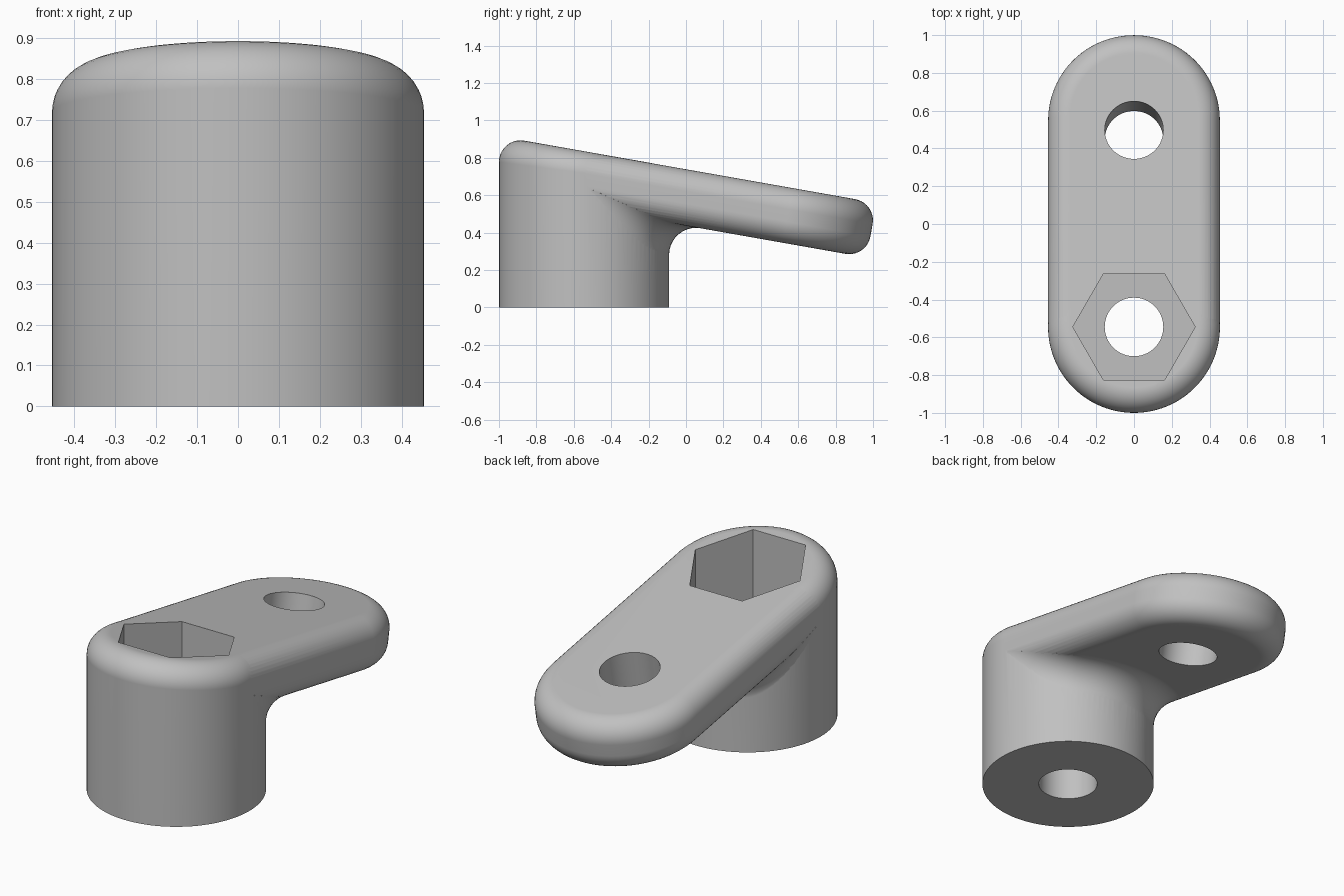
import bpy
import bmesh
from math import sin, cos, tan, pi, radians, sqrt
from mathutils import Vector

cube = bpy.data.objects.get("Cube")
if cube:
    bpy.data.objects.remove(cube, do_unlink=True)

TILT = radians(10)       # slope of the arm
TOP = 0.739              # height of the sloped top plane at y = 0
THICK = 0.297            # arm thickness
W = 0.455                # post radius and arm half width
EDGE = 0.115             # rounding of the outer edges
FILLET = 0.145           # rounding between post and arm
POST_Y = -0.545
SEGS, STEPS = 96, 10
EPS = 0.0005
NORMAL = Vector((0, sin(TILT), cos(TILT)))

grey = bpy.data.materials.new("plain grey")
grey.use_nodes = True
colour = (0.53, 0.53, 0.53, 1)
grey.diffuse_color = colour
grey.node_tree.nodes["Principled BSDF"].inputs["Base Color"].default_value = colour


def plane_z(y, depth):
    """Height at y of the sloped plane lying depth below the top."""
    return TOP - depth / cos(TILT) - y * tan(TILT)


def arm_point(x, u, n):
    """Point in the arm's tilted frame: across, along, above its top."""
    return Vector((x, u * cos(TILT) + n * sin(TILT), TOP - u * sin(TILT) + n * cos(TILT)))


def loft(name, rows):
    """Closed solid through equally long loops of points."""
    bm = bmesh.new()
    loops = [[bm.verts.new(p) for p in row] for row in rows]
    for a, b in zip(loops, loops[1:]):
        for i in range(len(a)):
            j = (i + 1) % len(a)
            bm.faces.new((a[i], a[j], b[j], b[i]))
    bm.faces.new(loops[0])
    bm.faces.new(loops[-1])
    bmesh.ops.recalc_face_normals(bm, faces=bm.faces)
    mesh = bpy.data.meshes.new(name)
    bm.to_mesh(mesh)
    bm.free()
    mesh.materials.append(grey)
    obj = bpy.data.objects.new(name, mesh)
    bpy.context.collection.objects.link(obj)
    return obj


def circle(count, radius):
    return [(radius * cos(2 * pi * i / count), radius * sin(2 * pi * i / count))
            for i in range(count)]


def upright_prism(name, count, radius, low, high):
    return loft(name, [[(x, POST_Y + y, z) for x, y in circle(count, radius)]
                       for z in (low, high)])


def combine(body, tool, operation):
    mod = body.modifiers.new(tool.name, 'BOOLEAN')
    mod.operation, mod.solver, mod.object = operation, 'EXACT', tool
    bpy.context.view_layer.objects.active = body
    bpy.ops.object.modifier_apply(modifier=mod.name)
    bpy.data.objects.remove(tool, do_unlink=True)


# Post: upright cylinder with a rounded, sloped top
rows = [[(x, POST_Y + y, 0) for x, y in circle(SEGS, W)]]
for k in range(STEPS + 1):
    row = []
    for x, y in circle(SEGS, 1):
        out = Vector((x, y, 0))
        c = out * (W - EDGE) + Vector((0, POST_Y, 0))
        c.z = plane_z(c.y, EDGE)
        row.append(c + out.slerp(NORMAL, k / STEPS) * EDGE)
    rows.append(row)
body = loft("lever_body", rows)

# Arm: tilted slab with a half-round end and rounded edges
half_width, end, start = W - EPS, 0.579, -0.535
rows = []
for base, first in ((EDGE - THICK, -pi / 2), (-EDGE, 0)):
    for k in range(STEPS + 1):
        a = first + pi / 2 * k / STEPS
        r = half_width - EDGE + EDGE * cos(a)
        n = base + EDGE * sin(a) - EPS
        row = [arm_point(r, start, n)]
        row += [arm_point(r * cos(pi * i / 48), end + r * sin(pi * i / 48), n)
                for i in range(49)]
        row.append(arm_point(-r, start, n))
        rows.append(row)
arm = loft("arm", rows)

# Rolling fillet that blends the post into the underside of the arm
rows = []
reach = FILLET + EDGE
for i in range(-23, 24):
    t = 2 * pi * i / SEGS
    out = Vector((sin(t), cos(t), 0))
    c = out * (W - EPS + FILLET) + Vector((0, POST_Y, 0))
    dx = max(abs(c.x) - (W - EDGE), 0)
    h = sqrt(reach ** 2 - dx ** 2)
    c.z = plane_z(c.y, THICK - EDGE + h / 1)
    up = NORMAL * h
    up.x = -dx if c.x > 0 else dx
    up.normalize()
    row = [c + (-out).slerp(up, k / STEPS) * FILLET for k in range(STEPS + 1)]
    inner = out * 0.38 + Vector((0, POST_Y, 0))
    inner.z = plane_z(inner.y, THICK / 2)
    rows.append(row + [inner])
blend = loft("blend", rows)

combine(body, arm, 'UNION')
combine(body, blend, 'UNION')

# Bolt hole and hexagonal pocket in the post, cross hole in the arm
combine(body, upright_prism("bolt_hole", 64, 0.155, -0.2, 1.2), 'DIFFERENCE')
combine(body, upright_prism("hex_pocket", 6, 0.324, 0.3, 1.2), 'DIFFERENCE')
arm_hole = loft("arm_hole", [[arm_point(x, 0.505 + y, n) for x, y in circle(64, 0.155)]
                             for n in (-0.5, 0.2)])
combine(body, arm_hole, 'DIFFERENCE')

# Smooth curved faces, keep rims sharp
bpy.ops.object.select_all(action='DESELECT')
body.select_set(True)
bpy.context.view_layer.objects.active = body
bpy.ops.object.shade_smooth_by_angle(angle=radians(30))
weighted = body.modifiers.new("even_shading", 'WEIGHTED_NORMAL')
weighted.keep_sharp = True
